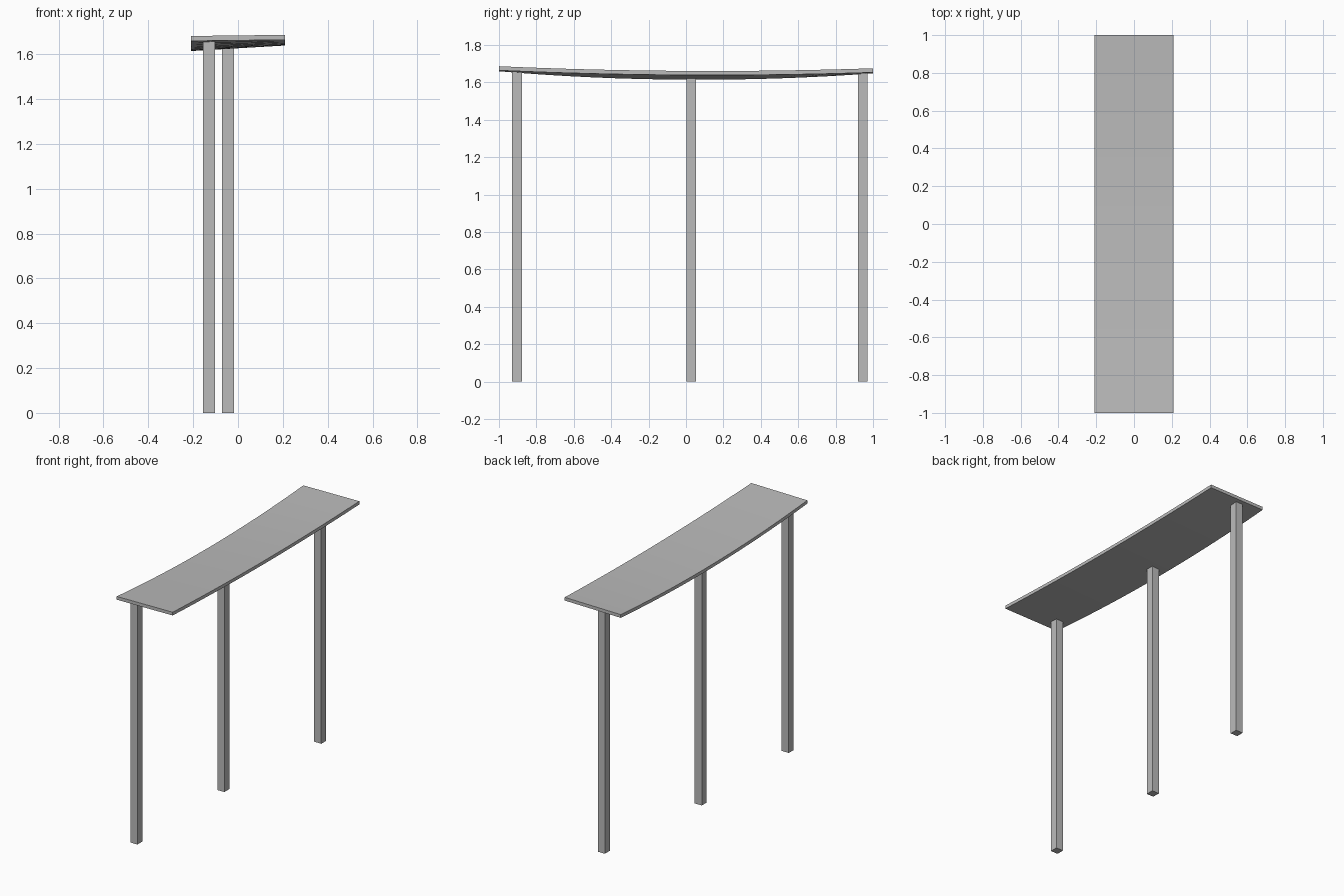
import bpy
import bmesh

cube = bpy.data.objects.get("Cube")
if cube:
    bpy.data.objects.remove(cube, do_unlink=True)

grey = bpy.data.materials.new("plain grey")
grey.use_nodes = True
colour = (0.5, 0.5, 0.5, 1)
grey.diffuse_color = colour
grey.node_tree.nodes["Principled BSDF"].inputs["Base Color"].default_value = colour

HALF_W, THICK, LEG, SEGMENTS = 0.21, 0.022, 0.053, 16


def sag(y, front, middle, back):
    """Parabola through the heights at the two ends and the middle."""
    return middle + (back - front) / 2 * y + ((front + back) / 2 - middle) * y * y


def underside(x, y):
    """Height of the sagging, slightly twisted deck's lower face."""
    low = sag(y, 1.659, 1.614, 1.648)
    high = sag(y, 1.664, 1.639, 1.653)
    t = (x + HALF_W) / (2 * HALF_W)
    return low + (high - low) * t


def add_object(name, bm):
    bmesh.ops.recalc_face_normals(bm, faces=bm.faces)
    mesh = bpy.data.meshes.new(name)
    bm.to_mesh(mesh)
    bm.free()
    mesh.materials.append(grey)
    obj = bpy.data.objects.new(name, mesh)
    bpy.context.collection.objects.link(obj)
    return obj


# Curved deck: cross-section rings bridged along its length
bm = bmesh.new()
rings = []
for i in range(SEGMENTS + 1):
    y = -1 + 2 * i / SEGMENTS
    section = [(-HALF_W, 0), (HALF_W, 0), (HALF_W, THICK), (-HALF_W, THICK)]
    rings.append([bm.verts.new((x, y, underside(x, y) + dz)) for x, dz in section])
for a, b in zip(rings, rings[1:]):
    for k in range(4):
        n = (k + 1) % 4
        bm.faces.new((a[k], a[n], b[n], b[k]))
bm.faces.new(rings[0])
bm.faces.new(rings[-1])
deck = add_object("deck", bm)
bpy.ops.object.select_all(action="DESELECT")
deck.select_set(True)
bpy.context.view_layer.objects.active = deck
bpy.ops.object.shade_smooth_by_angle()

# Square legs whose tops follow the deck
for name, x, y in (("front_leg", -0.13, -0.904),
                   ("middle_leg", -0.13, 0.028),
                   ("back_leg", -0.045, 0.945)):
    bm = bmesh.new()
    bmesh.ops.create_cube(bm, size=1)
    for v in bm.verts:
        top = v.co.z > 0
        v.co.x = x + v.co.x * LEG
        v.co.y = y + v.co.y * LEG
        v.co.z = underside(v.co.x, v.co.y) + 0.002 if top else 0
    add_object(name, bm)
